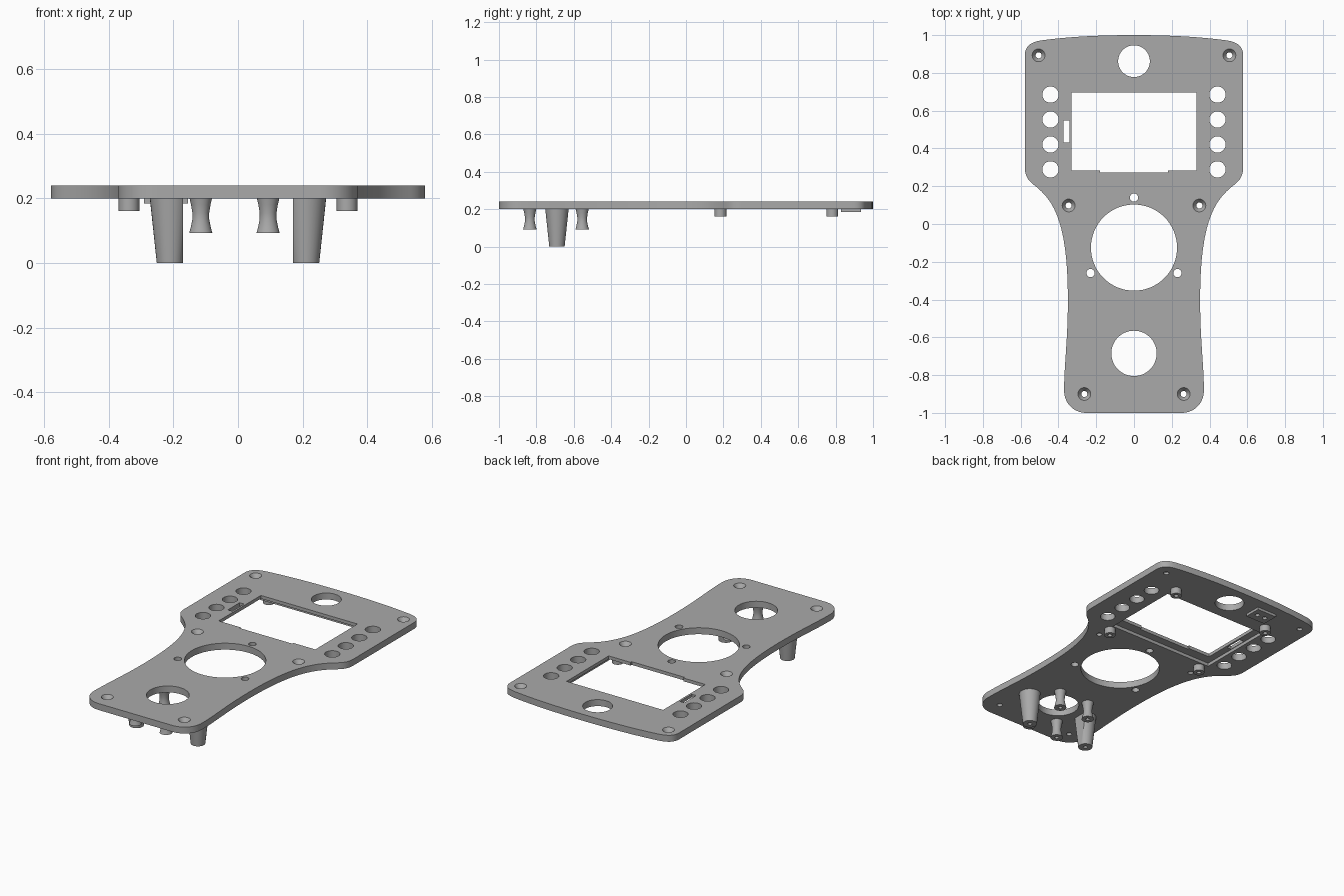
import bpy, bmesh, math
from mathutils import Vector, Matrix
from mathutils.geometry import interpolate_bezier

cube = bpy.data.objects.get("Cube")
if cube:
    bpy.data.objects.remove(cube, do_unlink=True)

BOTTOM, TOP = 0.2, 0.24

grey = bpy.data.materials.new("plain_grey")
grey.use_nodes = True
grey.diffuse_color = (0.4, 0.4, 0.4, 1)
grey.node_tree.nodes["Principled BSDF"].inputs["Base Color"].default_value = (0.4, 0.4, 0.4, 1)


def finish(bm, name):
    bmesh.ops.remove_doubles(bm, verts=bm.verts, dist=1e-5)
    bmesh.ops.recalc_face_normals(bm, faces=bm.faces)
    mesh = bpy.data.meshes.new(name)
    bm.to_mesh(mesh)
    bm.free()
    mesh.materials.append(grey)
    ob = bpy.data.objects.new(name, mesh)
    bpy.context.scene.collection.objects.link(ob)
    return ob


def lathe(name, profile, x, y, sides=32, clip=None):
    """Revolve (radius, z) points; clip cuts away everything past a plane."""
    bm = bmesh.new()
    verts = [bm.verts.new((r, 0, z)) for r, z in profile]
    edges = [bm.edges.new(pair) for pair in zip(verts, verts[1:])]
    bmesh.ops.spin(bm, geom=verts + edges, cent=(0, 0, 0), axis=(0, 0, 1),
                   angle=math.tau, steps=sides)
    bmesh.ops.remove_doubles(bm, verts=bm.verts, dist=1e-5)
    if clip:
        offset, direction = clip
        cut = bmesh.ops.bisect_plane(bm, geom=bm.verts[:] + bm.edges[:] + bm.faces[:],
                                     plane_co=(offset, 0, 0), plane_no=(direction, 0, 0),
                                     clear_outer=True)
        rim = [e for e in cut["geom_cut"] if isinstance(e, bmesh.types.BMEdge)]
        bmesh.ops.contextual_create(bm, geom=rim)
    bmesh.ops.translate(bm, verts=bm.verts, vec=(x, y, 0))
    return finish(bm, name)


def drum(name, x, y, r, z0=0.1, z1=0.3, sides=48):
    return lathe(name, [(0, z0), (r, z0), (r, z1), (0, z1)], x, y, sides)


def box(name, x0, x1, y0, y1, z0=0.1, z1=0.3):
    bm = bmesh.new()
    size = Matrix.Diagonal((x1 - x0, y1 - y0, z1 - z0, 1))
    mid = Matrix.Translation(((x0 + x1) / 2, (y0 + y1) / 2, (z0 + z1) / 2))
    bmesh.ops.create_cube(bm, size=1, matrix=mid @ size)
    return finish(bm, name)


def carve(target, cutters):
    for cutter in cutters:
        cutter.hide_render = True
        mod = target.modifiers.new("cut", "BOOLEAN")
        mod.operation, mod.solver, mod.object = "DIFFERENCE", "EXACT", cutter
        bpy.context.view_layer.objects.active = target
        bpy.ops.object.modifier_apply(modifier=mod.name)
        bpy.data.objects.remove(cutter, do_unlink=True)


# Panel outline: right half as Bezier pieces, then mirrored
pieces = [
    ((0, 1), (0.2, 1), (0.36, 0.99), (0.49, 0.972)),
    ((0.49, 0.972), (0.55, 0.963), (0.578, 0.94), (0.578, 0.89)),
    ((0.578, 0.3), (0.578, 0.255), (0.56, 0.23), (0.53, 0.207)),
    ((0.53, 0.207), (0.43, 0.13), (0.35, 0.02), (0.35, -0.4)),
    ((0.35, -0.4), (0.35, -0.62), (0.37, -0.74), (0.37, -0.88)),
    ((0.37, -0.88), (0.37, -0.95), (0.32, -1), (0.25, -1)),
]
half = []
for piece in pieces:
    for p in interpolate_bezier(*[Vector((*q, 0)) for q in piece], 16):
        if not half or (p - half[-1]).length > 1e-4:
            half.append(p)
outline = half + [Vector((-p.x, p.y, 0)) for p in reversed(half) if p.x > 1e-4]

bm = bmesh.new()
base = bm.faces.new([bm.verts.new((p.x, p.y, BOTTOM)) for p in outline])
slab = bmesh.ops.extrude_face_region(bm, geom=[base], use_keep_orig=True)
bmesh.ops.translate(bm, verts=[v for v in slab["geom"] if isinstance(v, bmesh.types.BMVert)],
                    vec=(0, 0, TOP - BOTTOM))
panel = finish(bm, "panel")

# Underside recess, screen window with lower notch, and side slot
cutters = [
    box("recess", -0.375, 0.345, 0.222, 0.715, 0.1, 0.22),
    box("window", -0.33, 0.33, 0.283, 0.695),
    box("window_notch", -0.18, 0.18, 0.272, 0.3),
    box("slot", -0.372, -0.342, 0.432, 0.548),
]
# Large round openings and the three pin holes
cutters += [drum("opening", 0, y, r, sides=64)
            for y, r in ((0.862, 0.084), (-0.125, 0.228), (-0.685, 0.12))]
cutters += [drum("pin_hole", x, y, 0.022, sides=24)
            for x, y in ((0, 0.14), (-0.23, -0.26), (0.23, -0.26))]
# Button holes and countersunk screw holes on both sides
sink = [(0, 0.1), (0.016, 0.1), (0.016, 0.215), (0.034, TOP), (0.034, 0.3), (0, 0.3)]
for side in (-1, 1):
    cutters += [drum("button_hole", side * 0.442, 0.685 - 0.132 * i, 0.043) for i in range(4)]
    cutters += [lathe("screw_hole", sink, side * x, y)
                for x, y in ((0.505, 0.893), (0.346, 0.098), (0.263, -0.9))]
carve(panel, cutters)

parts = [panel]
for side, label in ((-1, "right"), (1, "left")):
    # Tapered leg with a flat inner side and a screw bore
    leg = [(0, 0.05), (0.012, 0.05), (0.012, 0), (0.041, 0), (0.063, 0.205), (0, 0.205)]
    parts.append(lathe(label + "_leg", leg, side * 0.21, -0.69, clip=(side * -0.04, -side)))
    # Waisted posts around the lower opening
    post = [(0, 0.12), (0.012, 0.12), (0.012, 0.092), (0.036, 0.092), (0.031, 0.11),
            (0.026, 0.135), (0.026, 0.155), (0.03, 0.18), (0.036, 0.205), (0, 0.205)]
    for y, end in ((-0.835, "front"), (-0.555, "back")):
        parts.append(lathe(f"{label}_{end}_post", post, side * 0.104 - 0.011, y))
    # Screen standoffs
    stand = [(0, 0.185), (0.013, 0.185), (0.013, 0.16), (0.032, 0.16), (0.032, 0.205), (0, 0.205)]
    for y, end in ((0.184, "front"), (0.782, "back")):
        parts.append(lathe(f"{label}_{end}_standoff", stand, side * 0.337, y))

# Raised pad with two bores under the back edge
pad = box("connector_pad", -0.29, -0.155, 0.83, 0.935, 0.184, 0.205)
carve(pad, [drum("pad_bore", x, 0.882, 0.014, 0.1, 0.198, 20) for x in (-0.25, -0.195)])
parts.append(pad)

for ob in parts:
    bpy.ops.object.select_all(action="DESELECT")
    ob.select_set(True)
    bpy.context.view_layer.objects.active = ob
    bpy.ops.object.shade_smooth_by_angle(angle=math.radians(30))
